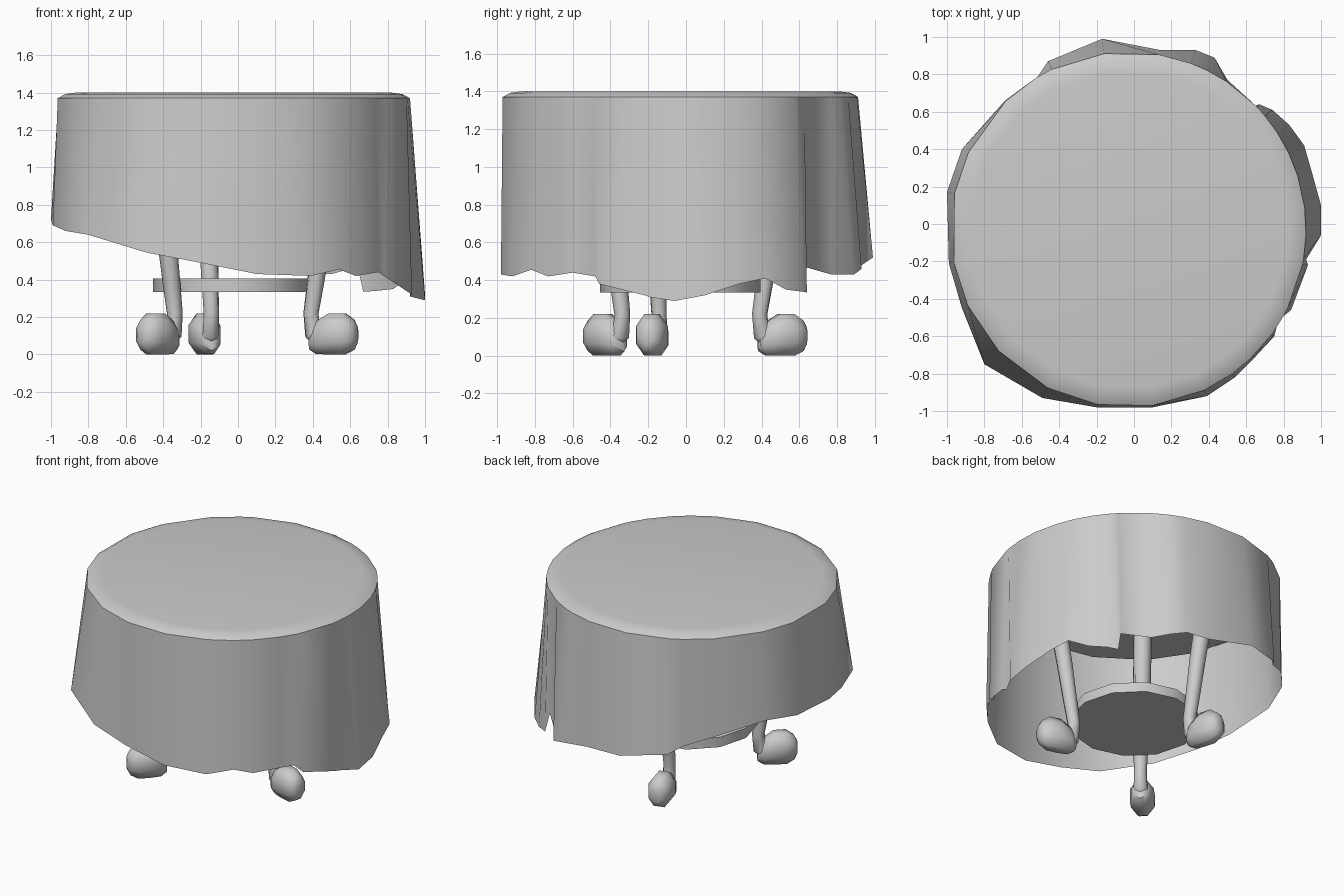
import bpy, bmesh, math
from mathutils import Vector, Matrix

if "Cube" in bpy.data.objects:
    bpy.data.objects.remove(bpy.data.objects["Cube"])

CX, CY = -0.03, -0.03


def finish(bm, name, angle=40):
    bmesh.ops.recalc_face_normals(bm, faces=bm.faces)
    me = bpy.data.meshes.new(name)
    bm.to_mesh(me)
    bm.free()
    ob = bpy.data.objects.new(name, me)
    bpy.context.collection.objects.link(ob)
    bpy.ops.object.select_all(action='DESELECT')
    bpy.context.view_layer.objects.active = ob
    ob.select_set(True)
    bpy.ops.object.shade_smooth_by_angle(angle=math.radians(angle))
    return ob


def bridge(bm, a, b):
    n = len(a)
    for i in range(n):
        bm.faces.new((a[i], a[(i + 1) % n], b[(i + 1) % n], b[i]))


def disc(name, radius, z0, z1, sides):
    bm = bmesh.new()
    bmesh.ops.create_cone(bm, cap_ends=True, segments=sides, radius1=radius,
                          radius2=radius, depth=z1 - z0,
                          matrix=Matrix.Translation((CX, CY, (z0 + z1) / 2)))
    return finish(bm, name)


# Tablecloth: flat top, soft rim, draped skirt down to an uneven folded hem
hem = [(-.2, -.98, .49), (.1, -.98, .43), (.39, -.92, .42), (.54, -.82, .455),
       (.63, -.73, .42), (.75, -.6, .44), (.78, -.48, .42), (.84, -.46, .38),
       (.93, -.22, .32), (.92, -.19, .31), (1, -.06, .29), (1, .1, .32),
       (.95, .28, .38), (.91, .42, .41), (.83, .53, .35), (.74, .61, .34),
       (.67, .64, .335), (.64, .63, .47), (.5, .77, .43), (.43, .89, .43),
       (.33, .93, .46), (.14, .93, .48), (-.17, .99, .52), (-.46, .87, .56),
       (-.52, .78, .60), (-.69, .66, .67), (-.92, .4, .75), (-1, .17, .72),
       (-.99, -.21, .69), (-.92, -.45, .66), (-.8, -.75, .64), (-.49, -.93, .545)]
bm = bmesh.new()
angles = [math.atan2(y - CY, x - CX) for x, y, z in hem]


def ring(r, z):
    return [bm.verts.new((CX + r * math.cos(a), CY + r * math.sin(a), z)) for a in angles]


top, bevel, rim = ring(.85, 1.40), ring(.91, 1.392), ring(.95, 1.37)
edge = [bm.verts.new(p) for p in hem]
bm.faces.new(top)
bridge(bm, top, bevel)
bridge(bm, bevel, rim)
bridge(bm, rim, edge)
finish(bm, "tablecloth", 45)

# Table board under the cloth, and the low round shelf
disc("table_board", .90, 1.33, 1.385, 16)
disc("lower_shelf", .425, .335, .405, 12)

# Three curved legs with bulbous feet
path = [(.60, 1.34, .06), (.56, 1.0, .058), (.50, .65, .053), (.46, .38, .047),
        (.435, .22, .042), (.445, .11, .045), (.50, .08, .06), (.56, .10, .06)]
SIDES = 8
for k, deg in enumerate((-15, 105, 225)):
    turn = Matrix.Translation((CX, CY, 0)) @ Matrix.Rotation(math.radians(deg), 4, 'Z')
    bm = bmesh.new()
    prev = None
    for i, (r, z, w) in enumerate(path):
        a, b = path[max(i - 1, 0)], path[min(i + 1, len(path) - 1)]
        t = Vector((b[0] - a[0], 0, b[1] - a[1])).normalized()
        side = Vector((0, 1, 0))
        up = t.cross(side)
        cur = []
        for s in range(SIDES):
            q = 2 * math.pi * s / SIDES
            cur.append(bm.verts.new(turn @ (Vector((r, 0, z)) + w * (math.cos(q) * side + math.sin(q) * up))))
        if prev:
            bridge(bm, prev, cur)
        else:
            bm.faces.new(cur)
        prev = cur
    bm.faces.new(prev)
    finish(bm, f"leg_{k + 1}", 60)

    # Foot: squarish rounded lump, narrower towards the leg
    bm = bmesh.new()
    prev = None
    for x, zc, hw, hh in ((.43, .065, .03, .04), (.47, .09, .06, .088), (.54, .11, .078, .11),
                          (.62, .11, .078, .11), (.67, .105, .06, .08), (.69, .105, .03, .045)):
        cur = []
        for s in range(SIDES):
            q = 2 * math.pi * (s + .5) / SIDES
            cur.append(bm.verts.new(turn @ Vector((x, 1.08 * hw * math.cos(q), zc + 1.08 * hh * math.sin(q)))))
        if prev:
            bridge(bm, prev, cur)
        else:
            bm.faces.new(cur)
        prev = cur
    bm.faces.new(prev)
    finish(bm, f"foot_{k + 1}", 60)
